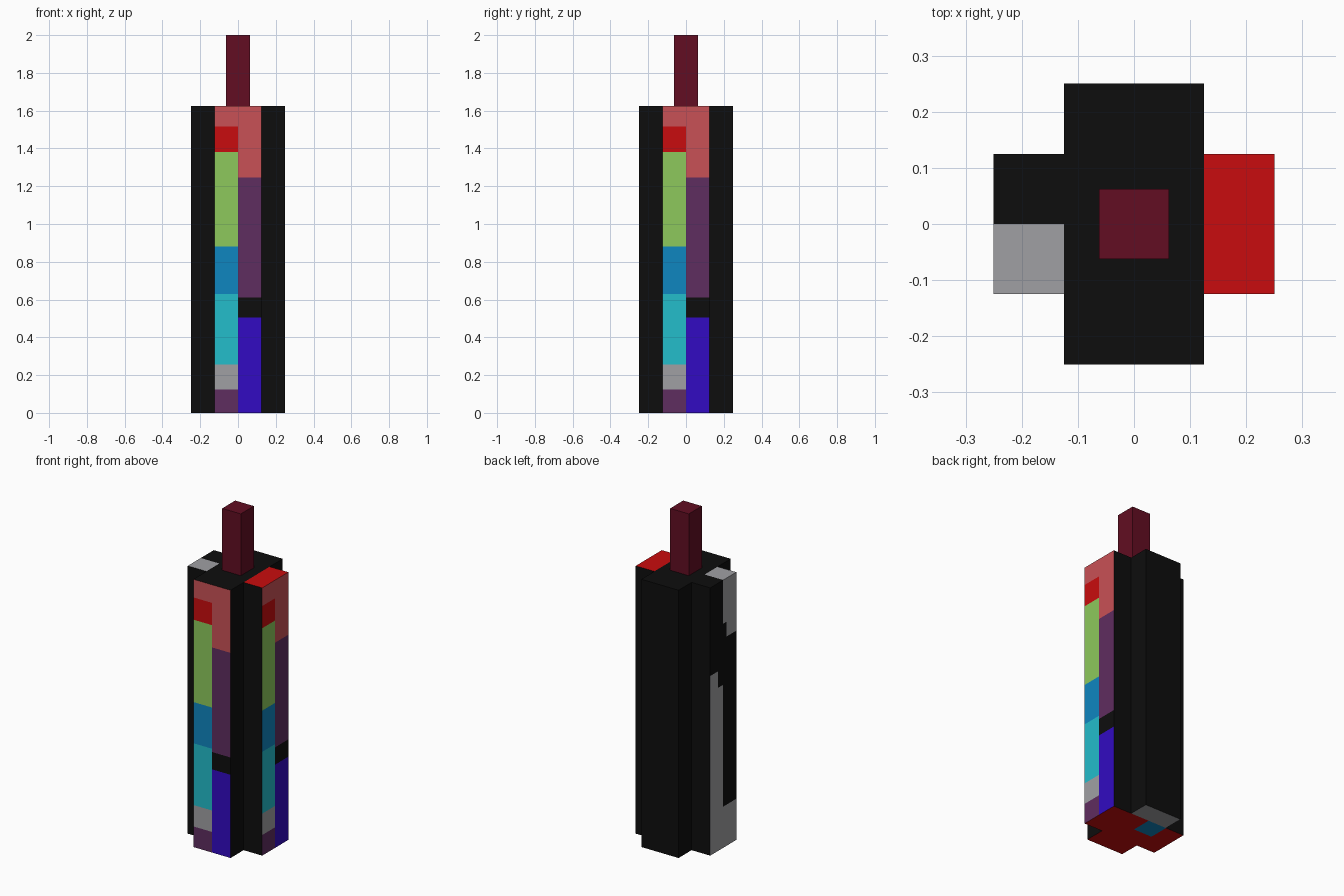
import bpy, bmesh
from mathutils import Vector

if "Cube" in bpy.data.objects:
    bpy.data.objects.remove(bpy.data.objects["Cube"])

# Flat colours, given as sRGB and stored as linear values
COLOURS = {
    "black": (13, 13, 13), "salmon": (201, 81, 86), "red": (201, 12, 14),
    "green": (141, 201, 92), "blue": (15, 134, 192), "cyan": (35, 189, 203),
    "grey": (160, 160, 164), "purple": (95, 45, 96), "indigo": (50, 11, 194),
    "maroon": (98, 13, 34),
}
NAMES = list(COLOURS)


def linear(v):
    v /= 255
    return v / 12.92 if v <= 0.04045 else ((v + 0.055) / 1.055) ** 2.4


MATS = []
for name, rgb in COLOURS.items():
    m = bpy.data.materials.new(name)
    m.diffuse_color = (*[linear(c) for c in rgb], 1)
    m.use_nodes = True
    m.node_tree.nodes["Principled BSDF"].inputs["Base Color"].default_value = m.diffuse_color
    MATS.append(m)

TOP = 1.625

# Colour bands (upper limit, colour) on the two halves of a decorated face
LEFT = [(0.125, "purple"), (0.255, "grey"), (0.63, "cyan"), (0.88, "blue"),
        (1.38, "green"), (1.515, "red"), (TOP, "salmon")]
RIGHT = [(0.505, "indigo"), (0.61, "black"), (1.245, "purple"), (TOP, "salmon")]


def band(u, z):
    return next(c for lim, c in (LEFT if u < 0 else RIGHT) if z < lim)


def plain_side(y, z):
    """Grey and black patches on the left end face."""
    if z < 0.25:
        return "grey"
    if y > 0:
        return "grey" if z < (1.09 if y > 0.05 else 0.99) else "black"
    return "grey" if z > (1.27 if y < -0.03 else 1.36) else "black"


def colour(c, n):
    if n.z > 0.5:                                   # top
        if c.x > 0.125:
            return "red"
        return "grey" if c.x < -0.125 and c.y < 0 else "black"
    if n.z < -0.5:                                  # underside
        if c.y > 0.125:
            return "grey"
        return "blue" if -0.125 < c.x < 0 < c.y else "red"
    if n.y < -0.5 and c.y < -0.2:                   # front end face
        return band(c.x, c.z)
    if n.x > 0.5 and c.x > 0.2:                     # right end face
        return band(c.y, c.z)
    if n.x < -0.5 and c.x < -0.2:                   # left end face
        return plain_side(c.y, c.z)
    return "black"


def finish(bm, name):
    me = bpy.data.meshes.new(name)
    bm.to_mesh(me)
    bm.free()
    for m in MATS:
        me.materials.append(m)
    ob = bpy.data.objects.new(name, me)
    bpy.context.collection.objects.link(ob)


# Cross-shaped column: 4 x 4 grid without corners, extruded upwards
bm = bmesh.new()
bmesh.ops.create_grid(bm, x_segments=4, y_segments=4, size=0.25)
corners = [f for f in bm.faces
           if min(abs(f.calc_center_median().x), abs(f.calc_center_median().y)) > 0.13]
bmesh.ops.delete(bm, geom=corners, context='FACES')
ext = bmesh.ops.extrude_face_region(bm, geom=bm.faces[:])
bmesh.ops.translate(bm, vec=(0, 0, TOP),
                    verts=[v for v in ext["geom"] if isinstance(v, bmesh.types.BMVert)])
bmesh.ops.recalc_face_normals(bm, faces=bm.faces[:])

# Cut along every colour border
levels = sorted({l for l, _ in LEFT + RIGHT if l < TOP} | {0.25, 0.99, 1.09, 1.27, 1.36})
cuts = [(Vector((0, 0, z)), Vector((0, 0, 1))) for z in levels]
cuts += [(Vector((0, y, 0)), Vector((0, 1, 0))) for y in (-0.03, 0.05)]
for co, no in cuts:
    bmesh.ops.bisect_plane(bm, geom=bm.verts[:] + bm.edges[:] + bm.faces[:],
                           dist=1e-5, plane_co=co, plane_no=no)

# Paint by position and direction, then merge flat areas of one colour
bm.normal_update()
for f in bm.faces:
    f.material_index = NAMES.index(colour(f.calc_center_median(), f.normal))
bmesh.ops.dissolve_limit(bm, angle_limit=0.01, verts=bm.verts[:], edges=bm.edges[:],
                         delimit={'MATERIAL'})
finish(bm, "column")

# Square post on top
bm = bmesh.new()
bmesh.ops.create_cube(bm, size=1)
bmesh.ops.scale(bm, vec=(0.125, 0.125, 2 - TOP), verts=bm.verts[:])
bmesh.ops.translate(bm, vec=(0, 0, (2 + TOP) / 2), verts=bm.verts[:])
for f in bm.faces:
    f.material_index = NAMES.index("maroon")
finish(bm, "post")
